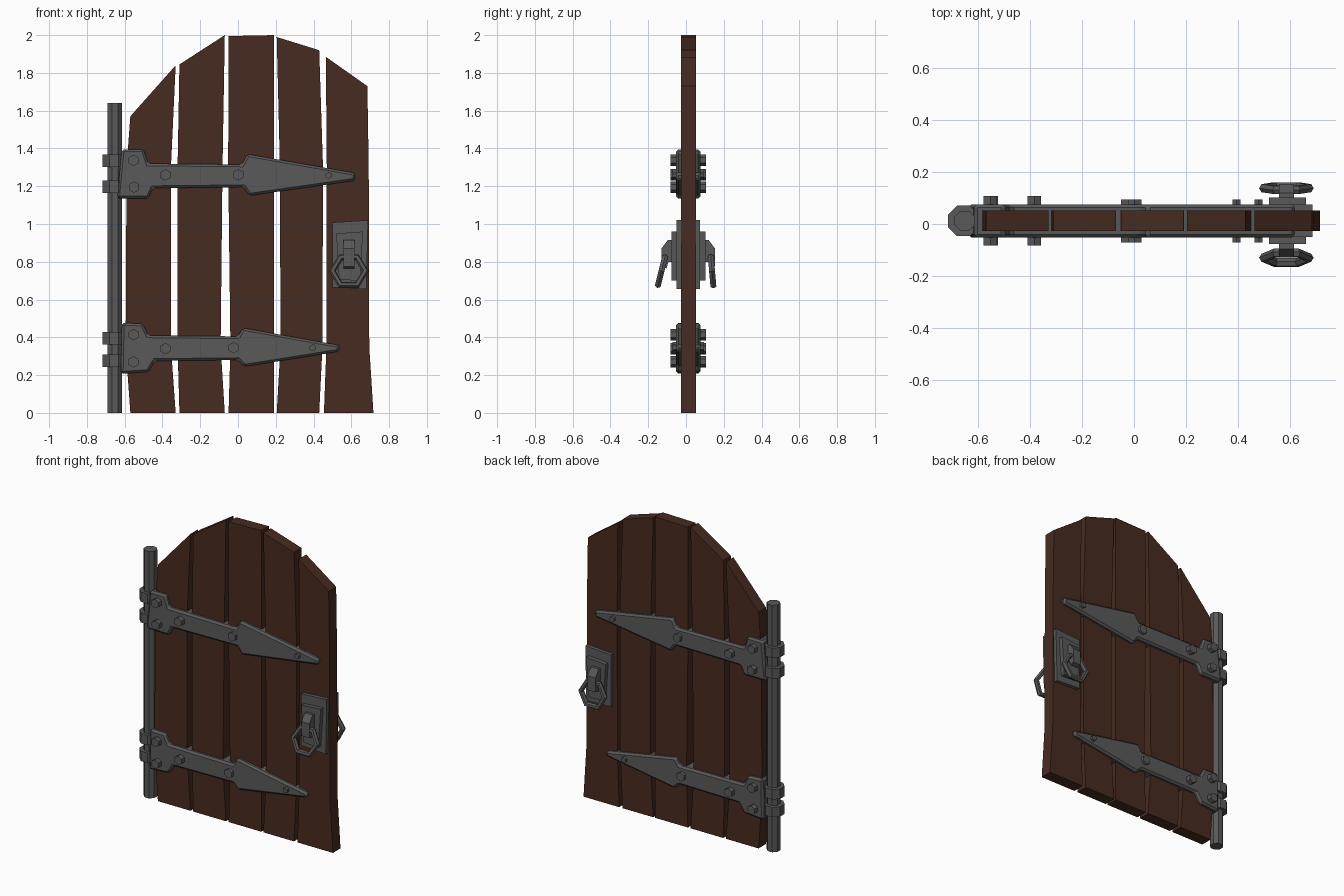
import bpy, bmesh, math
from mathutils import Vector, Matrix

if "Cube" in bpy.data.objects:
    bpy.data.objects.remove(bpy.data.objects["Cube"])

YC = 0.012  # mid-plane of the door


def material(name, col):
    m = bpy.data.materials.new(name)
    m.diffuse_color = (*col, 1)
    m.use_nodes = True
    m.node_tree.nodes["Principled BSDF"].inputs["Base Color"].default_value = m.diffuse_color
    return m


WOOD = material("dark_wood", (0.062, 0.024, 0.014))
IRON = material("iron", (0.1, 0.1, 0.1))


def finish(name, bm, mat, bevel=0):
    bmesh.ops.recalc_face_normals(bm, faces=bm.faces)
    me = bpy.data.meshes.new(name)
    bm.to_mesh(me)
    bm.free()
    me.materials.append(mat)
    ob = bpy.data.objects.new(name, me)
    bpy.context.collection.objects.link(ob)
    if bevel:
        b = ob.modifiers.new("bevel", 'BEVEL')
        b.width, b.segments = bevel, 1
    return ob


def prism(name, pts, a, b, mat=IRON, bevel=0, axis='y'):
    """Extrude a profile: (x, z) along y, or (y, z) along x."""
    bm = bmesh.new()
    mk = (lambda p, d: (p[0], d, p[1])) if axis == 'y' else (lambda p, d: (d, p[0], p[1]))
    f = bm.faces.new([bm.verts.new(mk(p, a)) for p in pts])
    ext = bmesh.ops.extrude_face_region(bm, geom=[f])
    vs = [v for v in ext["geom"] if isinstance(v, bmesh.types.BMVert)]
    bmesh.ops.translate(bm, verts=vs, vec=Vector(mk((0, 0), b - a)))
    return finish(name, bm, mat, bevel)


def cylinder(name, centre, r, depth, n, rot=Matrix(), bevel=0):
    bm = bmesh.new()
    bmesh.ops.create_cone(bm, cap_ends=True, segments=n, radius1=r, radius2=r,
                          depth=depth, matrix=Matrix.Translation(centre) @ rot)
    return finish(name, bm, IRON, bevel)


# Planks: (left x at z = 0, .35, 1.3, top), (right x, same), top heights
planks = [
    ((-.57, -.595, -.59, -.57), (-.33, -.355, -.355, -.33), 1.57, 1.84),
    ((-.31, -.32, -.32, -.31), (-.07, -.092, -.082, -.07), 1.845, 2.0),
    ((-.05, -.04, -.052, -.05), (.19, .19, .192, .19), 1.995, 2.0),
    ((.205, .225, .222, .205), (.43, .447, .45, .43), 1.99, 1.92),
    ((.455, .468, .47, .465), (.717, .695, .692, .685), 1.885, 1.73),
]
for i, (l, r, zl, zr) in enumerate(planks):
    left = list(zip(l, (0, .35, 1.3, zl)))
    right = list(zip(r, (0, .35, 1.3, zr)))
    prism(f"plank_{i + 1}", left + right[::-1], -.027, .052, WOOD)

# Hinge post
OCT = Matrix.Rotation(math.radians(22.5), 4, 'Z')
cylinder("hinge_post", (-.652, YC, .82), .042, 1.64, 8, OCT)

# Strap hinges, clasping both sides of the door
straps = {
    "upper": [(-.615, 1.395), (-.5, 1.395), (-.475, 1.32), (.02, 1.315), (.05, 1.37), (.62, 1.27),
              (.62, 1.23), (.06, 1.15), (.03, 1.195), (-.45, 1.19), (-.475, 1.135), (-.64, 1.135)],
    "lower": [(-.615, .477), (-.505, .472), (-.475, .41), (0, .405), (.025, .45), (.537, .358),
              (.537, .325), (.035, .245), (0, .28), (-.44, .275), (-.475, .217), (-.62, .207)],
}
bolts = {
    "upper": [(-.553, 1.337), (-.55, 1.195), (-.384, 1.26), (.002, 1.26), (.48, 1.257)],
    "lower": [(-.553, .414), (-.553, .27), (-.384, .34), (-.024, .345), (.395, .345)],
}
knuckles = {"upper": (1.335, 1.198), "lower": (.395, .277)}
TO_Y = Matrix.Rotation(math.radians(90), 4, 'X')
for key in straps:
    prism(f"{key}_strap", straps[key], YC - .064, YC + .064, bevel=.012)
    # Hex bolts running through the strap
    for j, (x, z) in enumerate(bolts[key]):
        r, d = (.018, .166) if j == 4 else (.03, .166 if j == 3 else .19)
        cylinder(f"{key}_bolt_{j + 1}", (x, YC, z), r, d, 6, TO_Y)
    # Knuckles round the post
    for j, z in enumerate(knuckles[key]):
        cylinder(f"{key}_knuckle_{j + 1}", (-.657, YC, z), .064, .066, 8, OCT)

# Lock plates, stepped
prism("lock_plate", [(.5, 1.008), (.688, 1.02), (.68, .655), (.5, .665)], YC - .063, YC + .063)
prism("lock_plate_raised", [(.52, .95), (.662, .96), (.645, .7), (.535, .705)], YC - .09, YC + .09)

# Handle bracket and hexagonal pull ring on each face
hook = [(.06, .915), (.108, .915), (.142, .87), (.142, .775), (.115, .765), (.105, .8), (.06, .8)]
for side, s, yoff, tilt in (("front", -1, .142, 14), ("back", 1, .126, 5)):
    prism(f"{side}_handle_bracket", [(YC + s * y, z) for y, z in hook], .558, .616, axis='x')
    bpy.ops.mesh.primitive_torus_add(
        major_segments=6, minor_segments=6, major_radius=.087, minor_radius=.018,
        location=(.587, YC + s * yoff, .75),
        rotation=(math.radians(90 + s * tilt), 0, 0))
    ring = bpy.context.object
    ring.name = f"{side}_pull_ring"
    ring.data.materials.append(IRON)
    for p in ring.data.polygons:
        p.use_smooth = False
